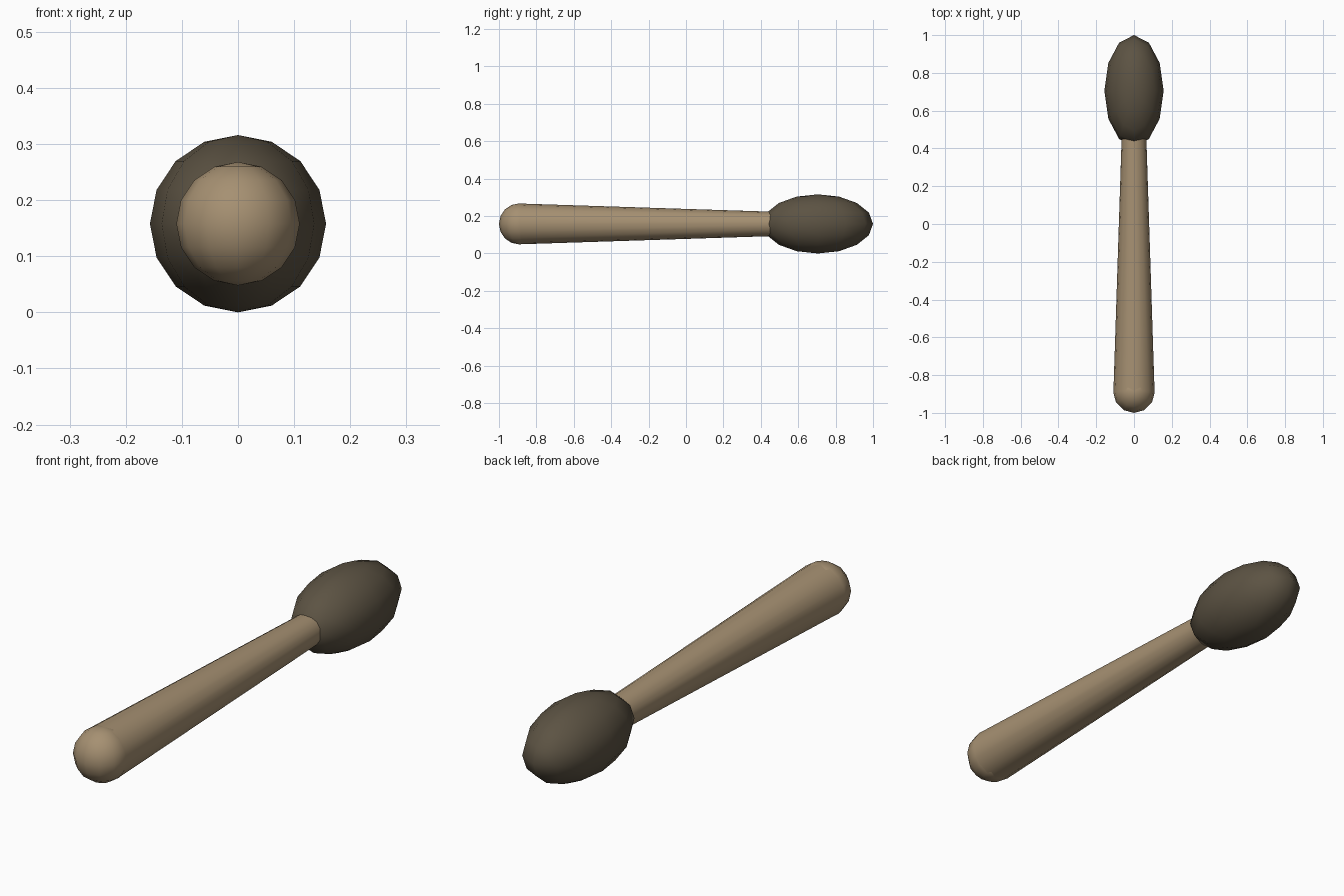
import bpy, math

if "Cube" in bpy.data.objects:
    bpy.data.objects.remove(bpy.data.objects["Cube"])

ZC = 0.158  # height of the long axis


def material(name, rgb):
    m = bpy.data.materials.new(name)
    m.diffuse_color = (*rgb, 1.0)
    m.use_nodes = True
    m.node_tree.nodes["Principled BSDF"].inputs["Base Color"].default_value = m.diffuse_color
    return m


def finish(name, mat):
    ob = bpy.context.object
    ob.name = name
    ob.data.materials.append(mat)
    bpy.ops.object.transform_apply(location=False, rotation=True, scale=True)
    bpy.ops.object.shade_smooth_by_angle(angle=math.radians(60))
    return ob


wood = material("light_wood", (0.38, 0.28, 0.168))
dark = material("dark_head", (0.107, 0.086, 0.056))

# Tapered handle, running into the head
y0, y1, r0, r1 = -0.89, 0.50, 0.109, 0.064
bpy.ops.mesh.primitive_cone_add(vertices=16, radius1=r0, radius2=r1, depth=y1 - y0,
                                location=(0, (y0 + y1) / 2, ZC),
                                rotation=(-math.pi / 2, 0, 0))
finish("handle", wood)

# Rounded grip end
bpy.ops.mesh.primitive_uv_sphere_add(segments=12, ring_count=8, radius=0.11,
                                     location=(0, y0, ZC))
finish("grip_end", wood)

# Egg-shaped padded head
bpy.ops.mesh.primitive_uv_sphere_add(segments=12, ring_count=8, radius=1,
                                     location=(0, 0.705, ZC))
bpy.context.object.scale = (0.157, 0.295, 0.158)
finish("head", dark)
